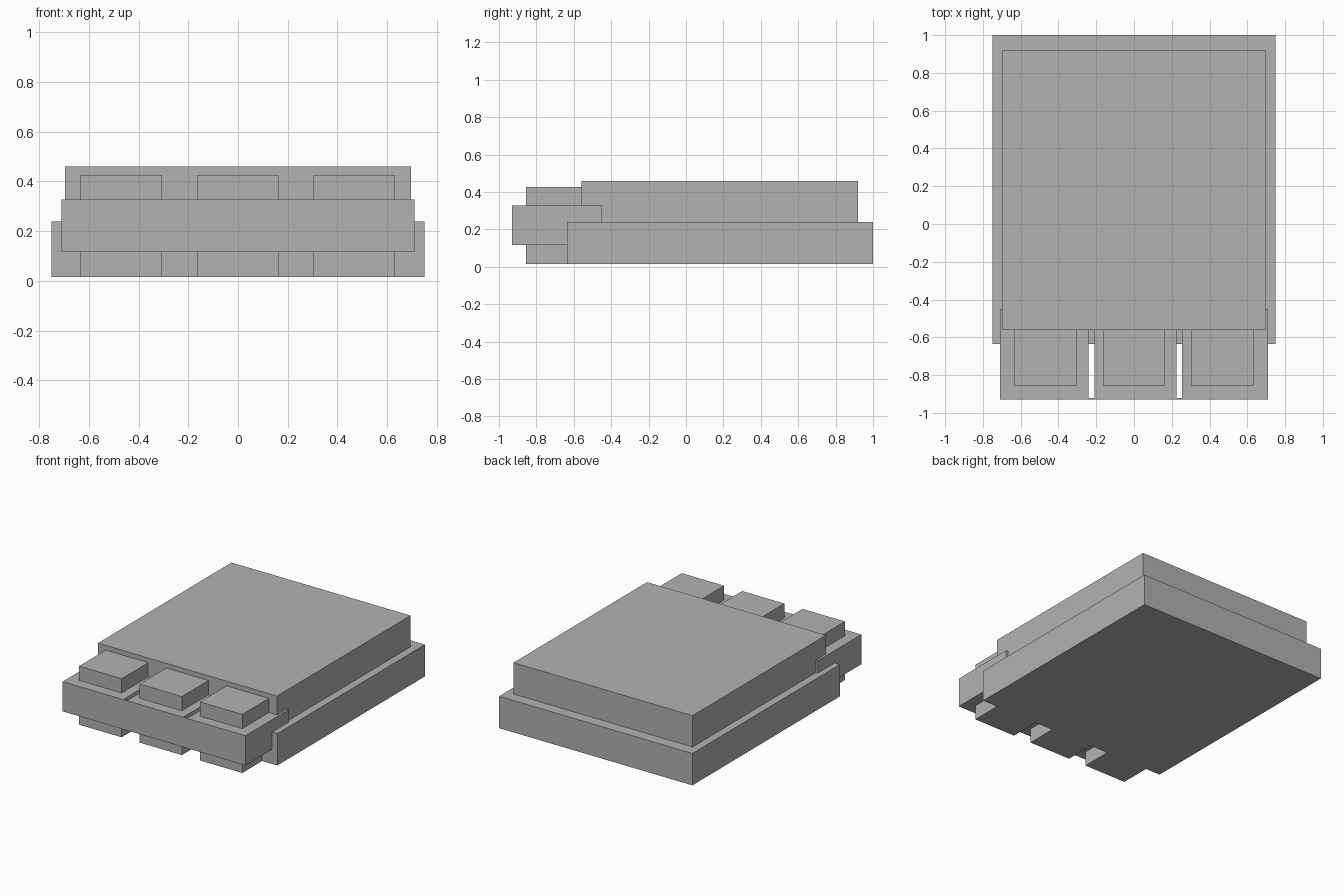
import bpy, bmesh

if "Cube" in bpy.data.objects:
    bpy.data.objects.remove(bpy.data.objects["Cube"])

gray = bpy.data.materials.new("light gray")
gray.diffuse_color = (0.448, 0.448, 0.448, 1.0)
gray.use_nodes = True
gray.node_tree.nodes["Principled BSDF"].inputs["Base Color"].default_value = gray.diffuse_color


def box(name, x, y, z):
    """Axis-aligned box from (min, max) ranges."""
    bm = bmesh.new()
    bmesh.ops.create_cube(bm, size=1.0)
    for v in bm.verts:
        v.co = [r[0] if c < 0 else r[1] for c, r in zip(v.co, (x, y, z))]
    mesh = bpy.data.meshes.new(name)
    bm.to_mesh(mesh)
    bm.free()
    mesh.materials.append(gray)
    obj = bpy.data.objects.new(name, mesh)
    bpy.context.collection.objects.link(obj)
    return obj


# Main foot: wide sole slab with a slightly smaller slab on top
box("lower_slab", (-0.75, 0.75), (-0.635, 1.0), (0.016, 0.24))
box("upper_slab", (-0.695, 0.695), (-0.56, 0.92), (0.24, 0.46))

# Toes: narrow cap above, wide middle block, narrow pad below
edges = [-0.71, -0.24, 0.225, 0.71]
cores = [(-0.635, -0.305), (-0.165, 0.163), (0.303, 0.632)]
for i, core in enumerate(cores):
    n = i + 1
    left, right = edges[i], edges[i + 1]
    inner_left = left + (0.03 if i else 0.0)   # slit between neighbouring toes
    box(f"toe_cap_{n}", core, (-0.855, -0.55), (0.327, 0.427))
    box(f"toe_pad_{n}", core, (-0.855, -0.625), (0.016, 0.118))
    box(f"toe_block_{n}", (inner_left, right), (-0.92, -0.45), (0.22, 0.327))
    box(f"toe_lower_block_{n}", (inner_left, right), (-0.92, -0.625), (0.118, 0.22))
    # Two stacked bands across the front of each toe
    box(f"toe_upper_band_{n}", (left, right), (-0.93, -0.92), (0.22, 0.327))
    box(f"toe_lower_band_{n}", (left, right), (-0.93, -0.92), (0.118, 0.22))
